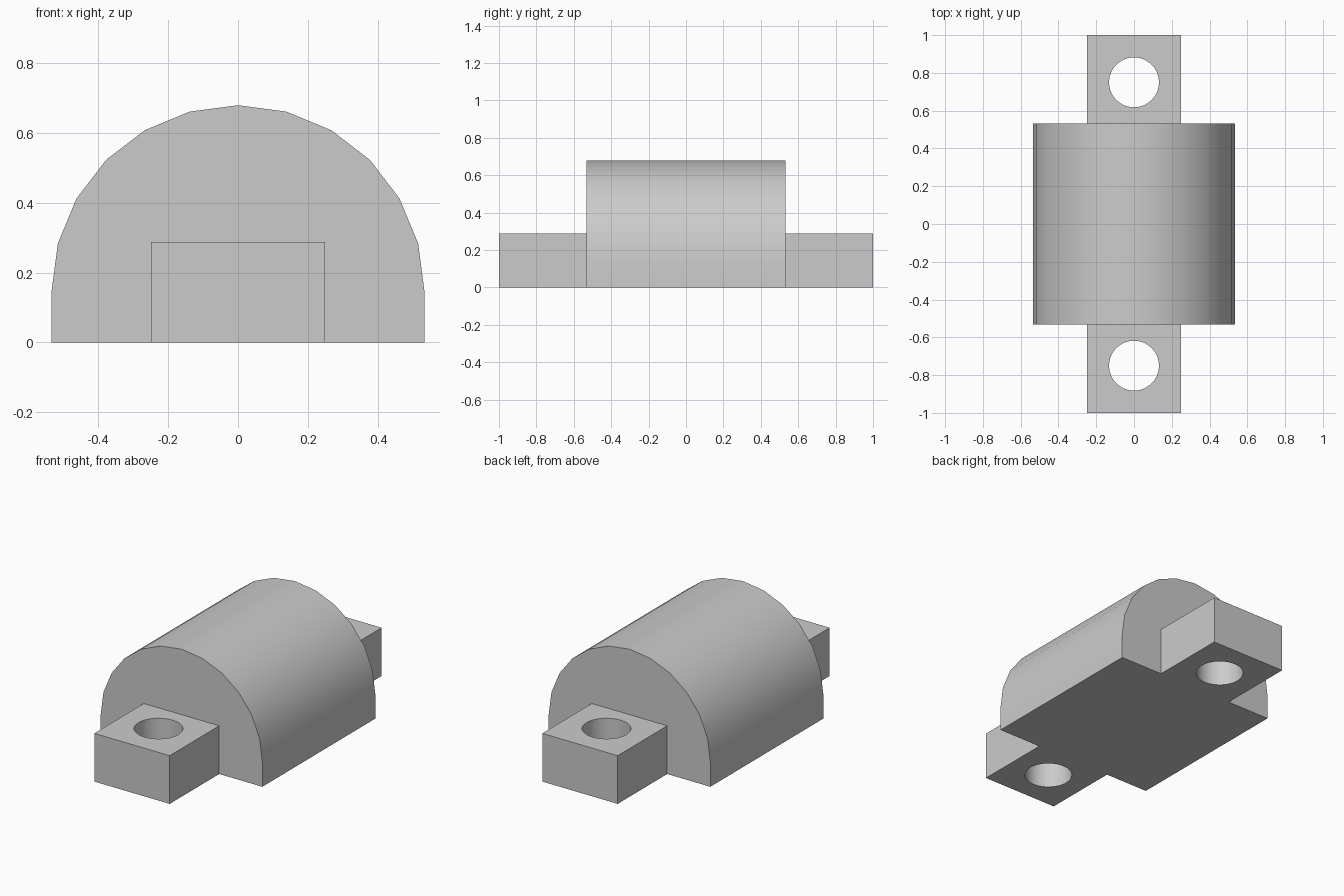
import bpy
from math import cos, sin, pi, radians

cube = bpy.data.objects.get("Cube")
if cube:
    bpy.data.objects.remove(cube)

RADIUS, AXIS_Z, HALF_BODY = 0.534, 0.145, 0.533
LUG_WIDTH, LUG_HEIGHT = 0.498, 0.288
HOLE_RADIUS, HOLE_Y = 0.132, 0.75

grey = bpy.data.materials.new("plain grey")
grey.use_nodes = True
grey.diffuse_color = (0.6, 0.6, 0.6, 1)
grey.node_tree.nodes["Principled BSDF"].inputs["Base Color"].default_value = (0.6, 0.6, 0.6, 1)


def prism(name, profile, half_length):
    """Extrude an x-z profile along y."""
    n = len(profile)
    verts = [(x, y, z) for y in (-half_length, half_length) for x, z in profile]
    faces = [tuple(range(n)), tuple(reversed(range(n, 2 * n)))]
    faces += [(i, i + n, (i + 1) % n + n, (i + 1) % n) for i in range(n)]
    mesh = bpy.data.meshes.new(name)
    mesh.from_pydata(verts, [], faces)
    mesh.materials.append(grey)
    obj = bpy.data.objects.new(name, mesh)
    bpy.context.collection.objects.link(obj)
    return obj


def combine(target, tool, operation):
    """Apply a boolean and discard its tool."""
    tool.hide_render = True
    mod = target.modifiers.new(operation.lower(), 'BOOLEAN')
    mod.object, mod.operation, mod.solver = tool, operation, 'EXACT'
    bpy.ops.object.select_all(action='DESELECT')
    target.select_set(True)
    bpy.context.view_layer.objects.active = target
    bpy.ops.object.modifier_apply(modifier=mod.name)
    bpy.data.objects.remove(tool)


# Arched body: half cylinder on short straight walls
arch = [(RADIUS * cos(i * pi / 12), AXIS_Z + RADIUS * sin(i * pi / 12)) for i in range(13)]
body = prism("arched_body_with_lugs", [(RADIUS, 0)] + arch + [(-RADIUS, 0)], HALF_BODY)

# Mounting lugs: one bar running through the body
w = LUG_WIDTH / 2
bar = prism("lug_bar", [(w, 0), (w, LUG_HEIGHT), (-w, LUG_HEIGHT), (-w, 0)], 1)
combine(body, bar, 'UNION')

# Vertical bolt holes
for side in (-1, 1):
    bpy.ops.mesh.primitive_cylinder_add(vertices=48, radius=HOLE_RADIUS, depth=1,
                                        location=(0, side * HOLE_Y, LUG_HEIGHT / 2))
    cutter = bpy.context.object
    cutter.name = "bolt_hole_cutter"
    cutter.data.materials.append(grey)
    combine(body, cutter, 'DIFFERENCE')

bpy.ops.object.shade_smooth_by_angle(angle=radians(30))
